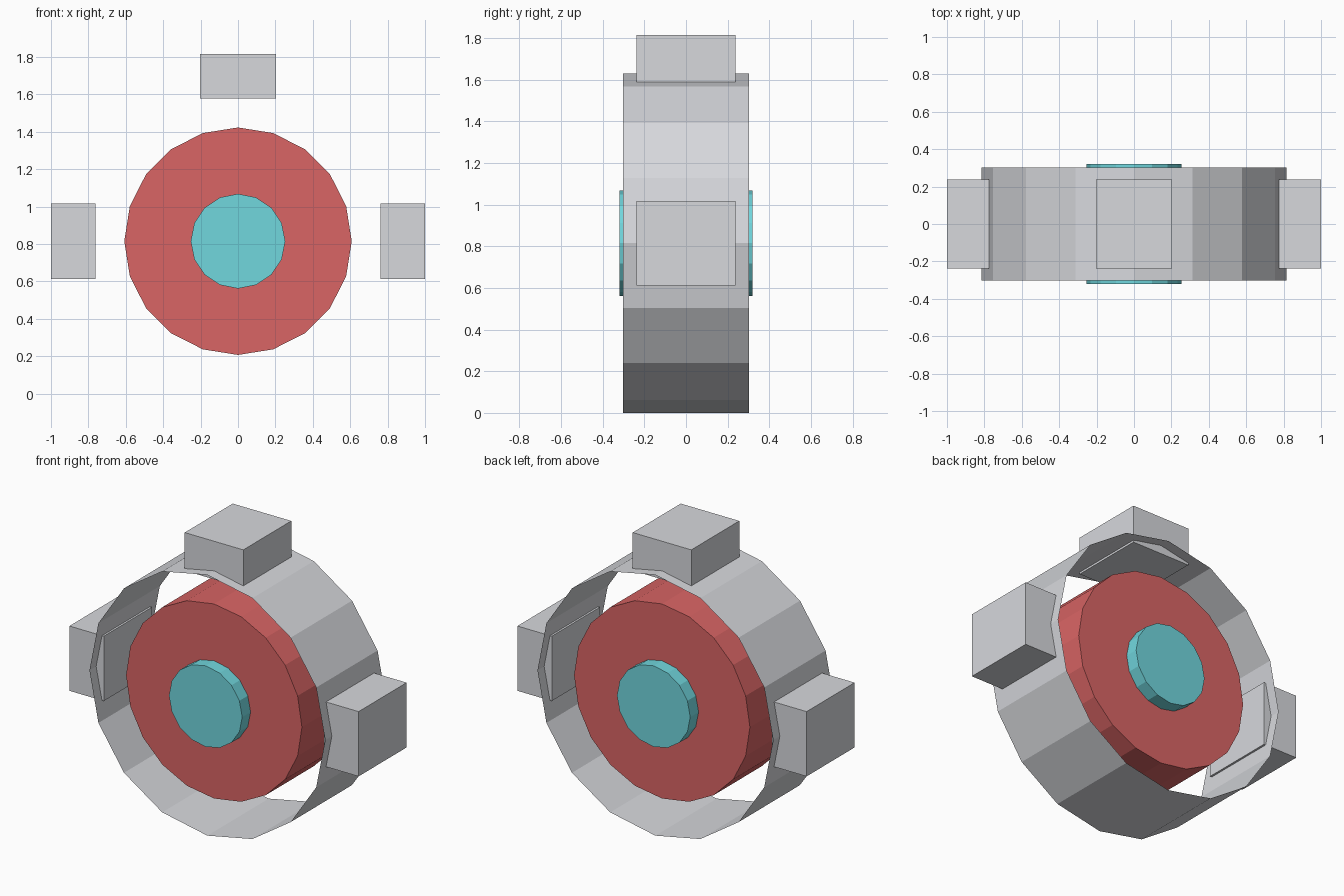
import bpy
from math import pi

cube = bpy.data.objects.get("Cube")
if cube:
    bpy.data.objects.remove(cube, do_unlink=True)


def material(name, rgb):
    mat = bpy.data.materials.new(name)
    mat.use_nodes = True
    mat.diffuse_color = (*rgb, 1)
    mat.node_tree.nodes["Principled BSDF"].inputs["Base Color"].default_value = (*rgb, 1)
    return mat


GREY = material("light grey", (0.68, 0.69, 0.72))
RED = material("soft red", (0.70, 0.13, 0.13))
TEAL = material("teal", (0.165, 0.68, 0.73))

CENTRE = 0.815  # height of the wheel axis


def finish(name, mat):
    obj = bpy.context.object
    obj.name = obj.data.name = name
    obj.data.materials.append(mat)
    return obj


def drum(name, sides, radius, width, mat, caps='NGON'):
    """Flat-shaded cylinder lying along y on the wheel axis."""
    bpy.ops.mesh.primitive_cylinder_add(
        vertices=sides, radius=radius, depth=width, end_fill_type=caps,
        location=(0, 0, CENTRE), rotation=(pi / 2, 0, 0))
    return finish(name, mat)


def block(name, x, z, size):
    bpy.ops.mesh.primitive_cube_add(size=1, location=(x, 0, CENTRE + z))
    bpy.context.object.scale = size
    return finish(name, GREY)


# Open outer band, inner drum and protruding hub
drum("outer_ring", 16, 0.815, 0.606, GREY, caps='NOTHING')
drum("inner_drum", 20, 0.608, 0.474, RED)
drum("hub", 16, 0.253, 0.64, TEAL)

# Blocks set through the band at the top and both sides
REACH, LONG, THICK, DEEP = 0.881, 0.405, 0.238, 0.474
block("top_block", 0, REACH, (LONG, DEEP, THICK))
for side, sign in (("left", 1), ("right", -1)):
    block(side + "_block", sign * REACH, 0, (THICK, DEEP, LONG))
